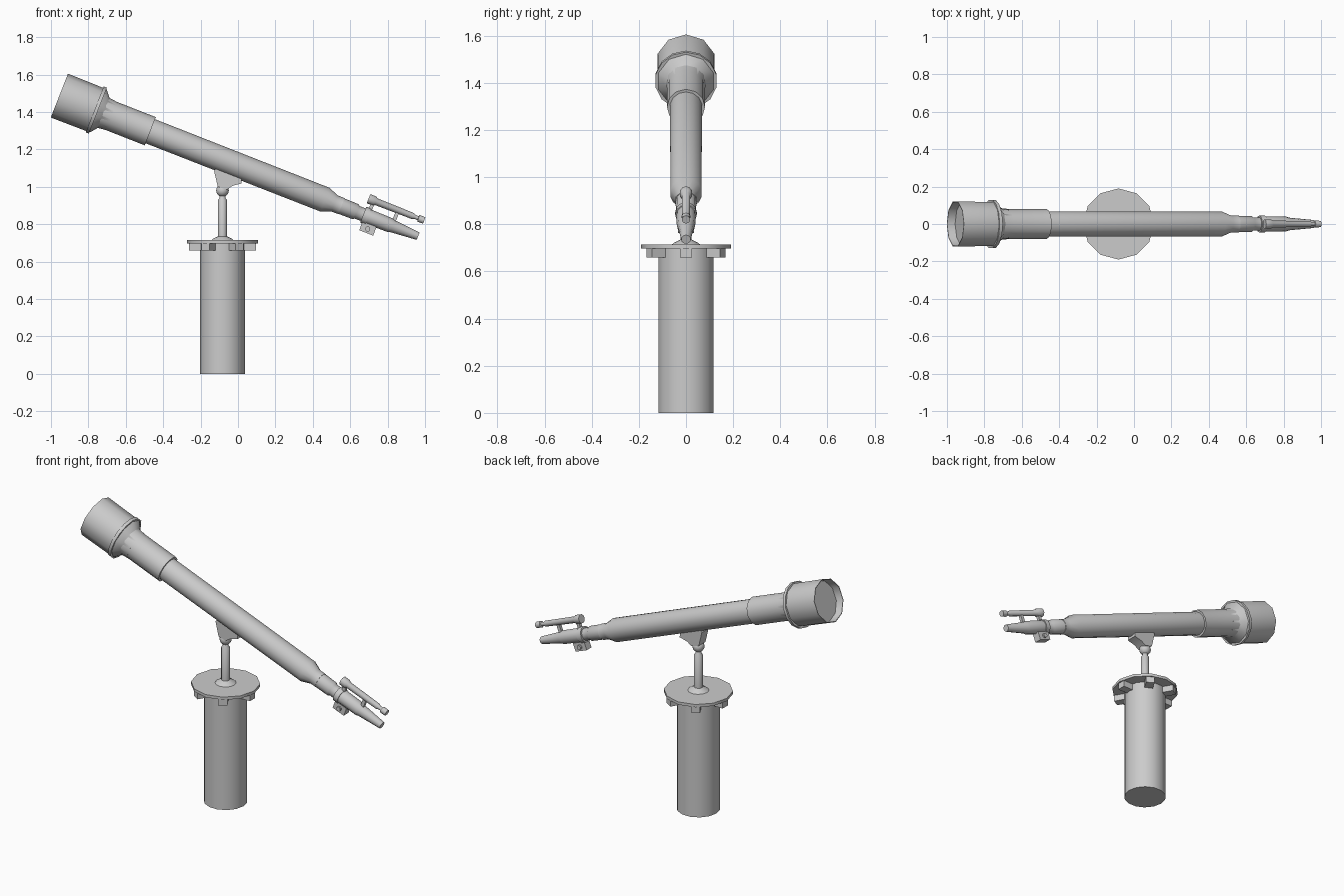
import bpy, bmesh
from math import radians, cos, sin, pi
from mathutils import Matrix, Vector

cube = bpy.data.objects.get("Cube")
if cube:
    bpy.data.objects.remove(cube, do_unlink=True)

GREY = (0.6, 0.6, 0.6, 1)
grey = bpy.data.materials.new("plain_grey")
grey.use_nodes = True
grey.diffuse_color = GREY
grey.node_tree.nodes["Principled BSDF"].inputs["Base Color"].default_value = GREY

# Frames: local z runs along the part; the tube frame points down to the eyepiece
STAND = Matrix.Translation((-0.083, 0, 0))
TUBE = Matrix.Translation((-0.955, 0, 1.4875)) @ Matrix.Rotation(radians(111.4), 4, 'Y')


def finish(name, bm, frame, angle=40):
    bmesh.ops.recalc_face_normals(bm, faces=bm.faces)
    bm.transform(frame)
    mesh = bpy.data.meshes.new(name)
    bm.to_mesh(mesh)
    bm.free()
    mesh.materials.append(grey)
    obj = bpy.data.objects.new(name, mesh)
    bpy.context.collection.objects.link(obj)
    bpy.ops.object.select_all(action='DESELECT')
    obj.select_set(True)
    bpy.context.view_layer.objects.active = obj
    bpy.ops.object.shade_smooth_by_angle(angle=radians(angle))
    return obj


def lathe(name, profile, frame, sides=12, angle=40):
    """Closed solid turned around local z from (height, radius) pairs."""
    bm = bmesh.new()
    rings = [[bm.verts.new((r * cos(2 * pi * i / sides), r * sin(2 * pi * i / sides), h))
              for i in range(sides)] for h, r in profile]
    for a, b in zip(rings, rings[1:]):
        for i in range(sides):
            j = (i + 1) % sides
            bm.faces.new((a[i], a[j], b[j], b[i]))
    bm.faces.new(rings[0])
    bm.faces.new(rings[-1])
    return finish(name, bm, frame, angle)


def box(name, size, centre, frame):
    bm = bmesh.new()
    bmesh.ops.create_cube(bm, size=1)
    bm.transform(Matrix.Translation(centre) @ Matrix.Diagonal((*size, 1)))
    return finish(name, bm, frame)


def prism(name, outline, half_width):
    """Side outline in x and z, extruded across y."""
    bm = bmesh.new()
    face = bm.faces.new([bm.verts.new((x, -half_width, z)) for x, z in outline])
    new = bmesh.ops.extrude_face_region(bm, geom=[face])["geom"]
    moved = [v for v in new if isinstance(v, bmesh.types.BMVert)]
    bmesh.ops.translate(bm, verts=moved, vec=(0, 2 * half_width, 0))
    return finish(name, bm, Matrix())


# Stand: column, table top, lugs and post
lathe("column", [(0, 0.12), (0.7, 0.12)], STAND, 14)
lathe("table_top", [(0.698, 0.19), (0.715, 0.19)], STAND)
for i in range(6):
    box(f"table_lug_{i + 1}", (0.08, 0.05, 0.04), (0.14, 0, 0.68),
        STAND @ Matrix.Rotation(i * pi / 3, 4, 'Z'))
lathe("post", [(0.714, 0.06), (0.722, 0.05), (0.735, 0.024), (0.93, 0.024), (0.94, 0.016),
               (0.97, 0.016)], STAND)

# Swivel joint and saddle bracket
bm = bmesh.new()
bmesh.ops.create_uvsphere(bm, u_segments=12, v_segments=8, radius=0.034)
finish("swivel_ball", bm, STAND @ Matrix.Translation((0, 0, 0.98)), 60)
prism("saddle_bracket", [(-0.128, 1.085), (-0.108, 1.0), (-0.06, 0.985), (-0.03, 1.005),
                         (0.02, 1.018), (0.015, 1.09), (-0.1, 1.13)], 0.032)

# Main tube assembly
lathe("dew_shield", [(0.045, 0.119), (0, 0.122), (0, 0.126), (0.21, 0.124), (0.225, 0.122),
                     (0.255, 0.085), (0.3, 0.08)], TUBE, 10, 60)
lathe("shield_ring", [(0.203, 0.118), (0.203, 0.132), (0.221, 0.132), (0.221, 0.118)], TUBE, 14)
lathe("neck", [(0.25, 0.086), (0.3, 0.081), (0.522, 0.081)], TUBE)
lathe("main_tube", [(0.5, 0.069), (1.525, 0.068), (1.58, 0.046), (1.62, 0.046)], TUBE, 14, 30)
lathe("focus_tube", [(1.57, 0.045), (1.7, 0.043), (1.71, 0.036), (1.76, 0.036)], TUBE)
lathe("focus_collar", [(1.745, 0.046), (1.775, 0.046)], TUBE)
lathe("eyepiece", [(1.77, 0.041), (1.9, 0.039), (1.915, 0.034), (2.05, 0.022), (2.06, 0.02)], TUBE)
box("focus_block", (0.05, 0.045, 0.08), (0.06, 0, 1.795), TUBE)

# Focus knobs on both sides of the block
lathe("focus_knobs", [(-0.034, 0.014), (0.034, 0.014)],
      TUBE @ Matrix.Translation((0.062, 0, 1.795)) @ Matrix.Rotation(pi / 2, 4, 'X'), 8)

# Finder scope above the eyepiece
FINDER = TUBE @ Matrix.Translation((-0.09, 0, 1.74))
lathe("finder_scope", [(0, 0.026), (0.035, 0.026), (0.045, 0.019), (0.255, 0.017), (0.268, 0.011),
                       (0.285, 0.011), (0.287, 0.019), (0.32, 0.018)], FINDER, 10)
for i, t in enumerate((0.03, 0.17)):
    box(f"finder_strut_{i + 1}", (0.06, 0.018, 0.02), (0.035, 0, t), FINDER)
